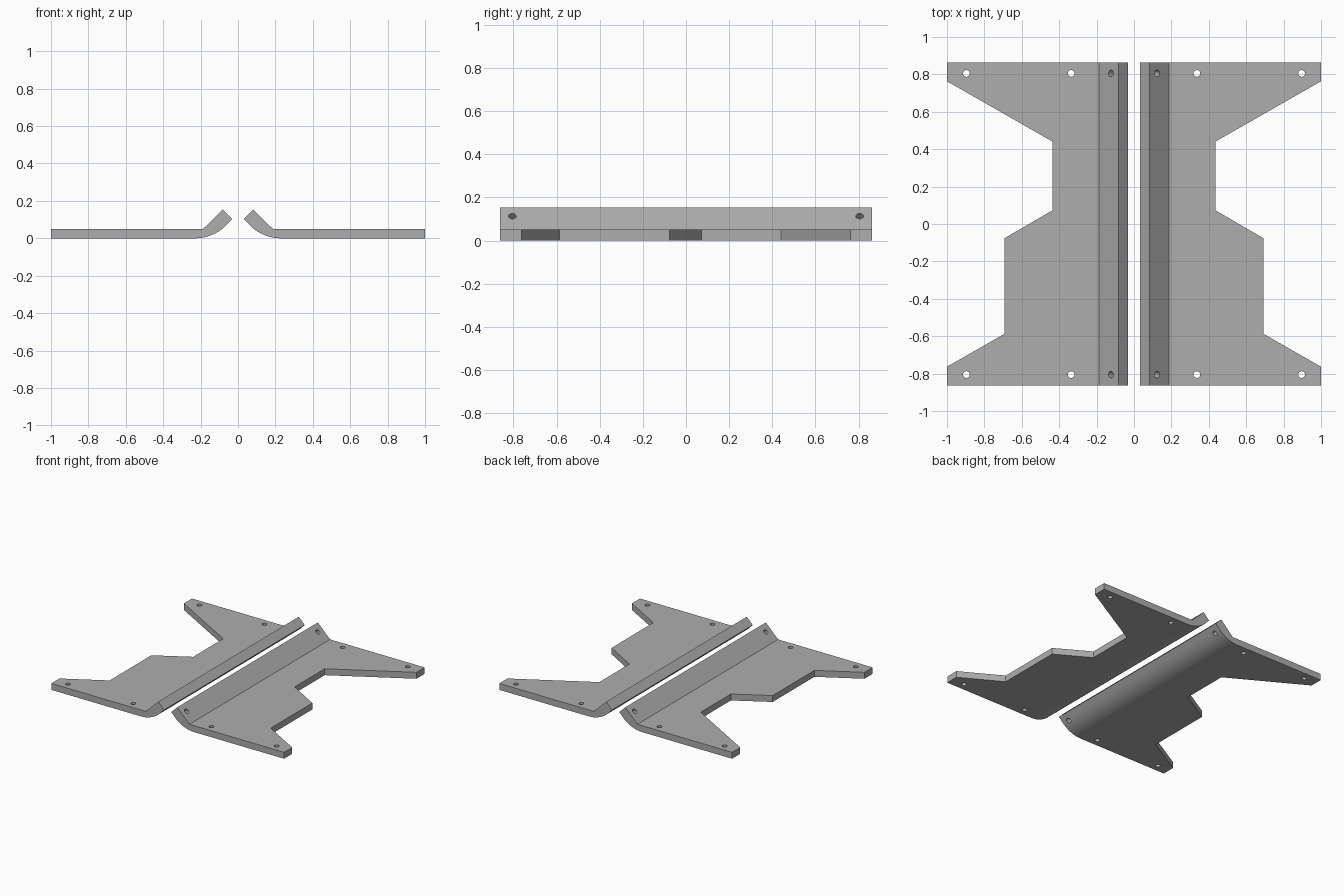
import bpy, bmesh, math
from mathutils import Matrix, Vector

if "Cube" in bpy.data.objects:
    bpy.data.objects.remove(bpy.data.objects["Cube"])

steel = bpy.data.materials.new("grey metal")
steel.diffuse_color = (0.42, 0.42, 0.42, 1)
steel.use_nodes = True
steel.node_tree.nodes["Principled BSDF"].inputs["Base Color"].default_value = steel.diffuse_color


def prism(name, points, offset):
    """Extrude a closed 3D outline along a vector."""
    bm = bmesh.new()
    face = bm.faces.new([bm.verts.new(p) for p in points])
    new = bmesh.ops.extrude_face_region(bm, geom=[face])["geom"]
    bmesh.ops.translate(bm, vec=offset, verts=[v for v in new if isinstance(v, bmesh.types.BMVert)])
    bmesh.ops.recalc_face_normals(bm, faces=bm.faces)
    return finish(name, bm)


def finish(name, bm):
    mesh = bpy.data.meshes.new(name)
    bm.to_mesh(mesh)
    bm.free()
    mesh.materials.append(steel)
    obj = bpy.data.objects.new(name, mesh)
    bpy.context.collection.objects.link(obj)
    return obj


def cut(obj, cutter, operation):
    """Apply a boolean and discard the cutter."""
    mod = obj.modifiers.new("cut", 'BOOLEAN')
    mod.operation, mod.object, mod.solver = operation, cutter, 'EXACT'
    bpy.context.view_layer.objects.active = obj
    bpy.ops.object.modifier_apply(modifier=mod.name)
    bpy.data.objects.remove(cutter)


HALF = 0.863   # half the length along y
T = 0.05       # plate thickness

# Bent cross-section: flat plate, rounded underside, flange rising at 45 degrees
R, CX = 0.234, 0.23
arc = [(CX - R * math.sin(math.radians(a)), R - R * math.cos(math.radians(a)))
       for a in [45 - 45 * i / 16 for i in range(17)]]
section = [(0.031, 0.103)] + arc + [(1, 0), (1, T), (0.187, T), (0.082, 0.154)]
plate = prism("right_bracket", [(x, -HALF, z) for x, z in section], (0, 2 * HALF, 0))

# Trim the outer edge to the stepped outline
outline = [(-0.1, -0.9), (1.1, -0.9), (1.1, -0.763 + 0.0), (1, -0.763), (0.692, -0.587),
           (0.692, -0.076), (0.436, 0.073), (0.436, 0.441), (1, 0.763), (1.1, 0.763),
           (1.1, 0.9), (-0.1, 0.9)]
cut(plate, prism("trim", [(x, y, -0.1) for x, y in outline], (0, 0, 0.5)), 'INTERSECT')

# Screw holes through the plate and, tilted, through the flange
tilt = Matrix.Rotation(math.radians(45), 4, 'Y')
for y in (-0.805, 0.805):
    for x, z, turn in ((0.336, 0.025, Matrix()), (0.896, 0.025, Matrix()), (0.122, 0.112, tilt)):
        bm = bmesh.new()
        bmesh.ops.create_cone(bm, cap_ends=True, segments=24, radius1=0.018, radius2=0.018,
                              depth=0.24, matrix=Matrix.Translation((x, y, z)) @ turn)
        cut(plate, finish("drill", bm), 'DIFFERENCE')

# Mirrored left half
bm = bmesh.new()
bm.from_mesh(plate.data)
bmesh.ops.scale(bm, vec=(-1, 1, 1), verts=bm.verts)
bmesh.ops.reverse_faces(bm, faces=bm.faces)
left = finish("left_bracket", bm)

# Smooth the bend and hole walls only
for obj in (plate, left):
    bpy.ops.object.select_all(action='DESELECT')
    obj.select_set(True)
    bpy.context.view_layer.objects.active = obj
    bpy.ops.object.shade_smooth_by_angle(angle=math.radians(30))
